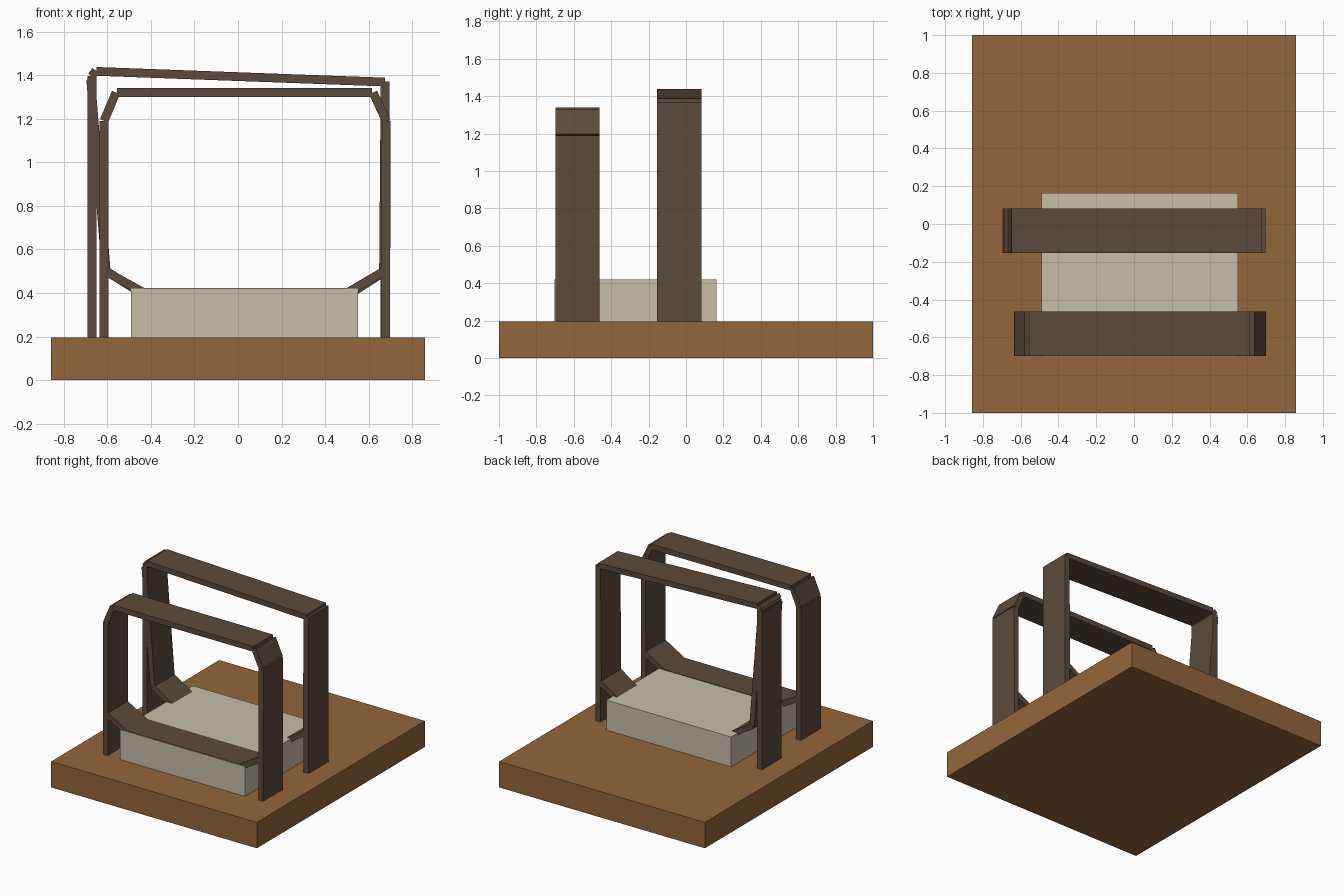
import bpy
from math import atan2
from mathutils import Vector

old = bpy.data.objects.get("Cube")
if old:
    bpy.data.objects.remove(old, do_unlink=True)


def make_material(name, rgb):
    mat = bpy.data.materials.new(name)
    mat.use_nodes = True
    mat.diffuse_color = (*rgb, 1)
    mat.node_tree.nodes["Principled BSDF"].inputs["Base Color"].default_value = (*rgb, 1)
    return mat


wood = make_material("warm wood", (0.29, 0.133, 0.042))
cream = make_material("cream", (0.578, 0.521, 0.392))
dark = make_material("dark brown", (0.107, 0.069, 0.042))


def box(name, center, size, mat, pitch=0):
    bpy.ops.mesh.primitive_cube_add(size=1, location=center, rotation=(0, pitch, 0))
    obj = bpy.context.object
    obj.name = name
    obj.scale = size
    obj.data.materials.append(mat)
    return obj


def beam(name, start, end, y, thick=0.04, width=0.236):
    """Flat bar between two (x, z) points, lying across the y direction."""
    a, b = Vector(start), Vector(end)
    d, mid = b - a, (a + b) / 2
    return box(name, (mid.x, y, mid.y), (d.length, width, thick), dark, -atan2(d.y, d.x))


# Base slab and raised pad
BASE = 0.195
box("base", (0, 0, BASE / 2), (1.715, 2, BASE), wood)
box("pad", (0.03, -0.27, 0.3075), (1.04, 0.866, 0.225), cream)

# Front hoop with bevelled corners and the strap over the pad
FRONT = -0.58
for name, start, end in [
    ("front_post_right", (-0.615, BASE), (-0.615, 1.19)),
    ("front_corner_right", (-0.615, 1.19), (-0.56, 1.32)),
    ("front_top_bar", (-0.555, 1.32), (0.615, 1.32)),
    ("front_corner_left", (0.62, 1.32), (0.68, 1.19)),
    ("front_post_left", (0.678, BASE), (0.68, 1.19)),
    ("front_brace_right", (-0.61, 0.5), (-0.43, 0.4)),
    ("front_strap", (-0.43, 0.403), (0.5, 0.403)),
    ("front_brace_left", (0.5, 0.4), (0.67, 0.5)),
]:
    beam(name, start, end, FRONT)

# Rear hoop with a sloping top bar, inner stays and a strap passing through the pad
REAR = -0.036
for name, start, end in [
    ("rear_post_right", (-0.67, BASE), (-0.67, 1.395)),
    ("rear_corner_right", (-0.672, 1.395), (-0.652, 1.42)),
    ("rear_top_bar", (-0.65, 1.417), (0.675, 1.368)),
    ("rear_post_left", (0.675, BASE), (0.675, 1.37)),
    ("rear_stay_right", (-0.676, 1.38), (-0.605, 0.5)),
    ("rear_brace_right", (-0.605, 0.5), (-0.42, 0.385)),
    ("rear_strap", (-0.42, 0.39), (0.49, 0.39)),
    ("rear_brace_left", (0.49, 0.38), (0.668, 0.495)),
    ("rear_stay_left", (0.668, 0.495), (0.675, 1.36)),
]:
    beam(name, start, end, REAR)
